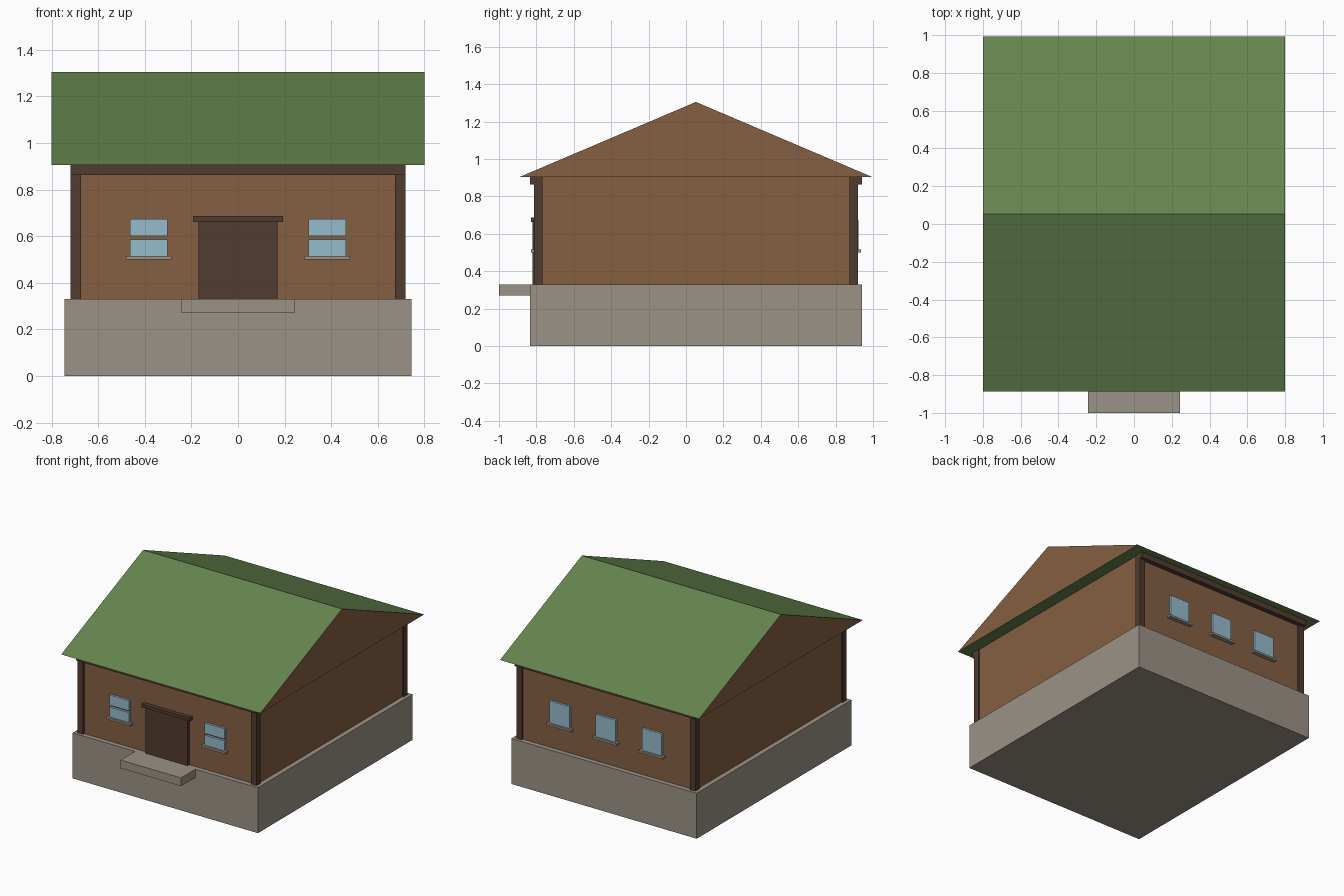
import bpy, bmesh

if "Cube" in bpy.data.objects:
    bpy.data.objects.remove(bpy.data.objects["Cube"])

YC = 0.053                      # centre line of the house body
FRONT, BACK = -0.80, 0.906      # wall faces


def material(name, rgb):
    m = bpy.data.materials.new(name)
    lin = [(c / 255 / 12.92) if c < 11 else ((c / 255 + 0.055) / 1.055) ** 2.4 for c in rgb]
    m.diffuse_color = (*lin, 1)
    m.use_nodes = True
    m.node_tree.nodes["Principled BSDF"].inputs["Base Color"].default_value = m.diffuse_color
    return m


STONE = material("stone grey", (155, 146, 134))
WALL = material("wall brown", (133, 96, 67))
TRIM = material("dark timber", (81, 60, 47))
GLASS = material("window blue", (149, 188, 204))
ROOF = material("roof green", (101, 133, 79))


def box(name, mat, x, y, z):
    """Box from (min, max) ranges on each axis."""
    bm = bmesh.new()
    bmesh.ops.create_cube(bm, size=1)
    for v in bm.verts:
        v.co = [r[0] if c < 0 else r[1] for c, r in zip(v.co, (x, y, z))]
    me = bpy.data.meshes.new(name)
    bm.to_mesh(me)
    bm.free()
    me.materials.append(mat)
    ob = bpy.data.objects.new(name, me)
    bpy.context.collection.objects.link(ob)
    return ob


def outward(side, a, b):
    """Y range from a to b outside the front (-1) or back (1) wall."""
    base = FRONT if side < 0 else BACK
    return tuple(sorted((base + side * a, base + side * b)))


# Foundation, entrance step and wall body
box("foundation", STONE, (-0.745, 0.745), (-0.835, 0.941), (0, 0.33))
box("entrance_step", STONE, (-0.243, 0.243), (-1.0, -0.83), (0.27, 0.33))
box("walls", WALL, (-0.71, 0.71), (FRONT, BACK), (0.33, 0.906))

# Corner posts and eave beams
for side, end in ((-1, "front"), (1, "back")):
    for sx, hand in ((-1, "left"), (1, "right")):
        xs = tuple(sorted((sx * 0.675, sx * 0.72)))
        box(f"{end}_{hand}_post", TRIM, xs, outward(side, -0.032, 0.014), (0.33, 0.905))
    box(f"{end}_eave_beam", TRIM, (-0.72, 0.72), outward(side, -0.005, 0.034), (0.863, 0.905))

# Door with lintel
box("door", TRIM, (-0.17, 0.17), outward(-1, -0.005, 0.02), (0.33, 0.662))
box("door_lintel", TRIM, (-0.193, 0.193), outward(-1, -0.005, 0.03), (0.662, 0.686))


def window(name, x, side, panes):
    for i, z in enumerate(panes):
        box(f"{name}_pane_{i + 1}", GLASS, (x - 0.08, x + 0.08), outward(side, -0.002, 0.016), z)
    box(f"{name}_sill", STONE, (x - 0.098, x + 0.098), outward(side, -0.002, 0.03), (0.5, 0.515))


# Split windows in front, single panes behind
for i, x in enumerate((-0.383, 0.383)):
    window(f"front_window_{i + 1}", x, -1, ((0.515, 0.587), (0.6, 0.675)))
for i, x in enumerate((-0.37, 0, 0.37)):
    window(f"back_window_{i + 1}", x, 1, ((0.515, 0.675),))

# Gabled roof: triangular profile extruded along x, timber gable ends
profile = [(YC - 0.94, 0.905), (YC + 0.94, 0.905), (YC, 1.305)]
bm = bmesh.new()
face = bm.faces.new([bm.verts.new((-0.8, y, z)) for y, z in profile])
ext = bmesh.ops.extrude_face_region(bm, geom=[face], use_keep_orig=True)
for v in ext["geom"]:
    if isinstance(v, bmesh.types.BMVert):
        v.co.x = 0.8
bmesh.ops.recalc_face_normals(bm, faces=bm.faces)
for f in bm.faces:
    f.material_index = 1 if abs(f.normal.x) > 0.9 else 0
me = bpy.data.meshes.new("roof")
bm.to_mesh(me)
bm.free()
me.materials.append(ROOF)
me.materials.append(WALL)
bpy.context.collection.objects.link(bpy.data.objects.new("roof", me))
